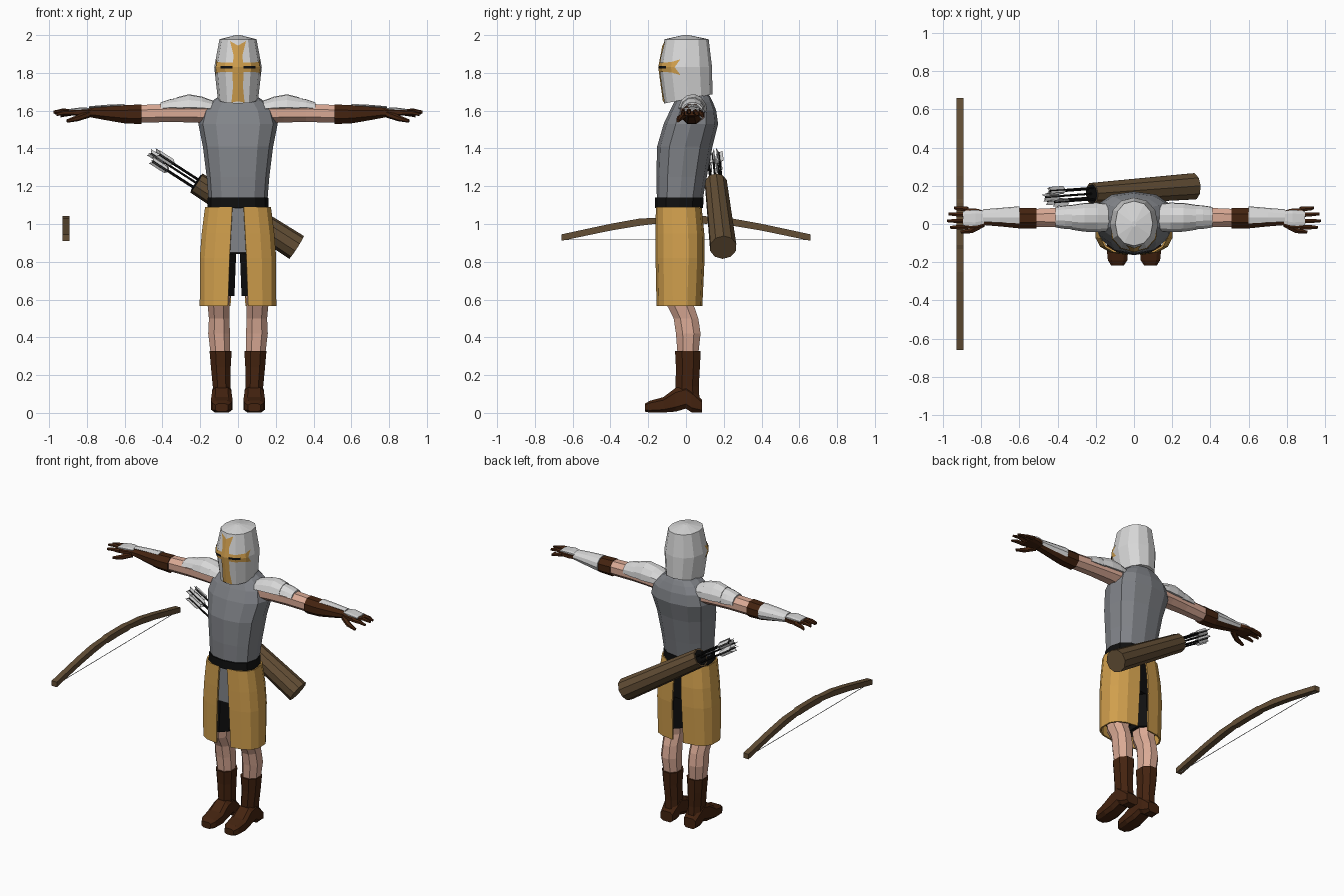
import bpy, bmesh, math
from mathutils import Vector as V

if "Cube" in bpy.data.objects:
    bpy.data.objects.remove(bpy.data.objects["Cube"])

def mat(name, r, g, b):
    m = bpy.data.materials.new(name)
    m.diffuse_color = (r, g, b, 1)
    m.use_nodes = True
    m.node_tree.nodes["Principled BSDF"].inputs["Base Color"].default_value = m.diffuse_color
    return m

STEEL = mat("pale steel", .68, .68, .68)
GREY = mat("grey cloth", .22, .23, .25)
GOLD = mat("gold cloth", .64, .35, .075)
BLACK = mat("black", .005, .005, .005)
SKIN = mat("skin", .70, .40, .30)
LEATHER = mat("dark leather", .058, .017, .005)
WOOD = mat("wood", .125, .077, .036)

def build(name, verts, faces, m, mirror=False, thick=0):
    bm = bmesh.new()
    vs = [bm.verts.new(v) for v in verts]
    for f in faces:
        bm.faces.new([vs[i] for i in f])
    bmesh.ops.recalc_face_normals(bm, faces=bm.faces)
    me = bpy.data.meshes.new(name)
    bm.to_mesh(me)
    bm.free()
    me.materials.append(m)
    ob = bpy.data.objects.new(name, me)
    bpy.context.collection.objects.link(ob)
    if thick:
        s = ob.modifiers.new("Solidify", 'SOLIDIFY')
        s.thickness, s.offset = thick, 0
    if mirror:
        ob.modifiers.new("Mirror", 'MIRROR').use_mirror_merge = False
    return ob

def loft(name, rings, m, mirror=False, closed=True, thick=0):
    n = len(rings[0])
    verts = [p for r in rings for p in r]
    faces = []
    for j in range(len(rings) - 1):
        for i in range(n if closed else n - 1):
            k = (i + 1) % n
            faces.append((j*n + i, j*n + k, (j+1)*n + k, (j+1)*n + i))
    if closed:
        faces += [tuple(range(n))[::-1], tuple(range(len(verts) - n, len(verts)))]
    return build(name, verts, faces, m, mirror, thick)

def ring(axis, pos, c1, c2, r1, r2, n=8, e=1.0, phase=0, span=None):
    """Superellipse across one axis; e=0 with n=4 and phase 45 is a box; span gives an arc."""
    pts = []
    for i in range(n):
        a = span[0] + (span[1] - span[0]) * i / (n - 1) if span else phase + 360 * i / n
        c, s = math.cos(math.radians(a)), math.sin(math.radians(a))
        p = c1 + r1 * math.copysign(abs(c) ** e, c)
        q = c2 + r2 * math.copysign(abs(s) ** e, s)
        pts.append(V({'x': (pos, p, q), 'y': (p, pos, q), 'z': (p, q, pos)}[axis]))
    return pts

def tube(name, pts, radii, m, n=6, mirror=False):
    pts = [V(p) for p in pts]
    rot = (pts[-1] - pts[0]).to_track_quat('Z', 'Y')
    return loft(name, [[p + rot @ q for q in ring('z', 0, 0, 0, r, r, n, phase=180 / n)]
                       for p, r in zip(pts, radii)], m, mirror)

# Helmet: twelve sides with a front ridge, tilted lower rim
def helm(z, rx, ry, cy, tilt=0):
    r = ring('z', z, 0, cy, rx, ry, 12, .9, -90)
    return [p + V((0, 0, tilt * p.y)) for p in r]
H = [helm(1.66, .107, .128, .012, .19), helm(1.83, .126, .14, -.002), helm(1.978, .098, .117, .003)]
loft("helmet", H + [helm(2.0, .012, .015, 0)], STEEL)

def surf(u, z, off):
    """Point on the helmet shell, u counts facets from the front ridge."""
    k = math.floor(u)
    def col(r):
        return r[k % 12].lerp(r[(k + 1) % 12], u - k)
    a, b = (col(H[0]), col(H[1])) if z < 1.83 else (col(H[1]), col(H[2]))
    p = a.lerp(b, (z - a.z) / (b.z - a.z))
    d = V((p.x, p.y, 0)).normalized()
    return p + d * off

# Cross painted on the helmet, with flared ends
loft("cross_upright", [[surf(-w, z, .005), surf(0, zm, .005), surf(w, z, .005)] for w, z, zm in
     [(.58, 1.643, 1.65), (.42, 1.72, 1.72), (.42, 1.83, 1.83), (.36, 1.89, 1.89), (.75, 1.968, 1.945)]],
     GOLD, closed=False)
loft("cross_arm", [[surf(u, 1.83 - h, .004), surf(um, 1.83, .004), surf(u, 1.83 + h, .004)] for u, um, h in
     [(0, 0, .026), (1, 1, .024), (2, 2, .028), (2.6, 2.25, .042)]], GOLD, True, closed=False)
loft("eye_slit", [[surf(u, 1.823, .008), surf(u, 1.837, .008)] for u in (.4, 1, 1.5)], BLACK, True, closed=False)

# Torso with collar: z, half width, front y, back y
def body(rows, n=12, e=.85):
    return [ring('z', z, 0, (f + b) / 2, w, (b - f) / 2, n, e) for z, w, f, b in rows]
loft("torso", body([(1.08, .152, -.153, .08), (1.25, .166, -.157, .11), (1.41, .186, -.153, .14),
                    (1.53, .21, -.118, .17), (1.6, .19, -.085, .16), (1.645, .145, -.062, .142),
                    (1.67, .11, -.05, .13), (1.70, .085, -.04, .11)]), GREY)
loft("belt", body([(1.085, .163, -.163, .09), (1.14, .16, -.163, .094)]), BLACK)
loft("hips", body([(.84, .15, -.12, .06), (1.09, .14, -.13, .066)]), BLACK)
loft("tunic_front", [[V((-.075, -.138, z)), V((.075, -.138, z))] for z in (.85, 1.09)],
     GREY, closed=False, thick=.008)

# Skirt panels split at front and back
loft("skirt_panel", [ring('z', z, 0, (f + b) / 2, w, (b - f) / 2, 8, .72, span=(-90 + g, 90 - h))
     for z, w, f, b, g, h in [(1.09, .172, -.155, .078, 5, 3), (.95, .19, -.157, .092, 6, 4),
                              (.82, .20, -.157, .094, 7, 5), (.566, .2, -.152, .082, 9, 6)]],
     GOLD, True, closed=False, thick=.01)

# Legs, shorts and boots
def leg(name, rows, m):
    loft(name, [ring('z', z, cx, cy, rx, ry, 8, .9, 22.5) for z, cx, cy, rx, ry in rows], m, True)
leg("shorts_leg", [(.62, .098, -.03, .085, .09), (.9, .085, -.03, .083, .09)], BLACK)
leg("bare_leg", [(.3, .093, .01, .054, .058), (.42, .1, .012, .062, .07), (.5, .1, 0, .058, .07),
                 (.57, .103, -.03, .062, .076), (.65, .1, -.03, .068, .08)], SKIN)
leg("boot_shaft", [(.07, .085, .012, .05, .064), (.14, .086, .006, .051, .066),
                   (.24, .091, .01, .056, .068), (.328, .092, .01, .063, .073)], LEATHER)
loft("boot_foot", [ring('y', y, .086, (lo + hi) / 2, w, (hi - lo) / 2, 8, .55, 22.5) for y, w, lo, hi in
     [(.085, .045, 0, .07), (.03, .054, 0, .13), (0, .054, .02, .15), (-.055, .054, .004, .135),
      (-.12, .06, 0, .085), (-.19, .053, 0, .066), (-.218, .034, .006, .05)]], LEATHER, True)

# Arms along x: x, y centre, z centre, y radius, z radius
def limb(name, rows, m, n=8, e=.95, span=None):
    loft(name, [ring('x', x, cy, cz, ry, rz, n, e, 22.5, span) for x, cy, cz, ry, rz in rows], m, True)
limb("upper_arm", [(.14, .035, 1.585, .07, .058), (.24, .035, 1.588, .064, .054),
                   (.36, .034, 1.588, .056, .052), (.53, .032, 1.583, .05, .05)], SKIN)
limb("glove_cuff", [(.51, .03, 1.581, .057, .056), (.6, .03, 1.581, .057, .052),
                    (.7, .03, 1.585, .046, .038), (.79, .03, 1.59, .038, .025)], LEATHER)
limb("shoulder_plate", [(.11, .035, 1.6, .07, .045), (.19, .035, 1.605, .078, .07),
                        (.26, .035, 1.605, .076, .083), (.325, .035, 1.605, .066, .066)], STEEL, 7, 1, (-10, 172))
limb("upper_arm_plate", [(.31, .035, 1.6, .066, .07), (.36, .035, 1.6, .063, .062),
                         (.41, .035, 1.6, .055, .045)], STEEL, 7, 1, (-10, 165))
limb("forearm_plate", [(.6, .033, 1.583, .06, .053), (.7, .033, 1.588, .051, .043),
                       (.79, .033, 1.592, .044, .031)], STEEL, 6, 1, (-35, 120))
limb("palm", [(.77, .03, 1.59, .036, .022), (.82, .03, 1.59, .052, .02), (.885, .03, 1.59, .056, .015)],
     LEATHER, 8, .6)
limb("hand_plate", [(.785, .035, 1.606, .035, .009), (.83, .032, 1.609, .045, .009),
                    (.895, .03, 1.603, .04, .006)], STEEL, 8, .7)

# Fingers and thumb
for i, (y, tip, dz) in enumerate([(.078, .94, -.012), (.048, .97, .004), (.015, .977, .008), (-.016, .962, -.004)]):
    tube("finger_%d" % (i + 1), [(.87, y, 1.589), (.925, y * 1.05, 1.592 + dz), (tip, y * 1.1, 1.584 + dz)],
         [.014, .0125, .008], LEATHER, 6, True)
tube("thumb", [(.79, .0, 1.582), (.85, -.034, 1.56), (.905, -.043, 1.545)], [.019, .016, .009], LEATHER, 6, True)

# Quiver slung across the back
A, B = V((-.22, .158, 1.217)), V((.31, .197, .876))
D = (A - B).normalized()
Q = D.to_track_quat('Z', 'Y')
tube("quiver", [B, A], [.072, .06], WOOD, 10)
tube("quiver_mouth", [A, A + D * .003], [.05, .05], BLACK, 10)

# Arrows with three vanes each
for i, (ox, oy, reach) in enumerate([(.03, .02, .25), (-.03, .02, .27), (.02, -.03, .26), (-.025, -.025, .25), (0, 0, .29)]):
    off = Q @ V((ox, oy, 0))
    end = A + off + D * reach
    tube("arrow_shaft_%d" % (i + 1), [A + off - D * .05, end], [.006, .006], BLACK, 5)
    verts = []
    for k in range(3):
        r = Q @ V((math.cos(k * 2.094 + i), math.sin(k * 2.094 + i), 0))
        verts += [end + r * w + D * s for w, s in ((.003, -.095), (.022, -.08), (.022, .01), (.003, -.005))]
    build("arrow_vanes_%d" % (i + 1), verts, [(0, 1, 2, 3), (4, 5, 6, 7), (8, 9, 10, 11)], STEEL, thick=.003)

# Bow held level beside the figure, with its string
half = [(.66, .928, .017), (.4, .983, .018), (.25, 1.009, .019), (.13, 1.02, .015), (.11, 1.021, .02)]
rows = [(-y, z, t) for y, z, t in half] + [(0, 1.023, .019)] + half[::-1]
loft("bow", [ring('y', y, -.91, z, .019, t, 4, 0, 45) for y, z, t in rows], WOOD)
tube("bow_string", [(-.91, -.65, .916), (-.91, .65, .916)], [.002, .002], STEEL, 4)
